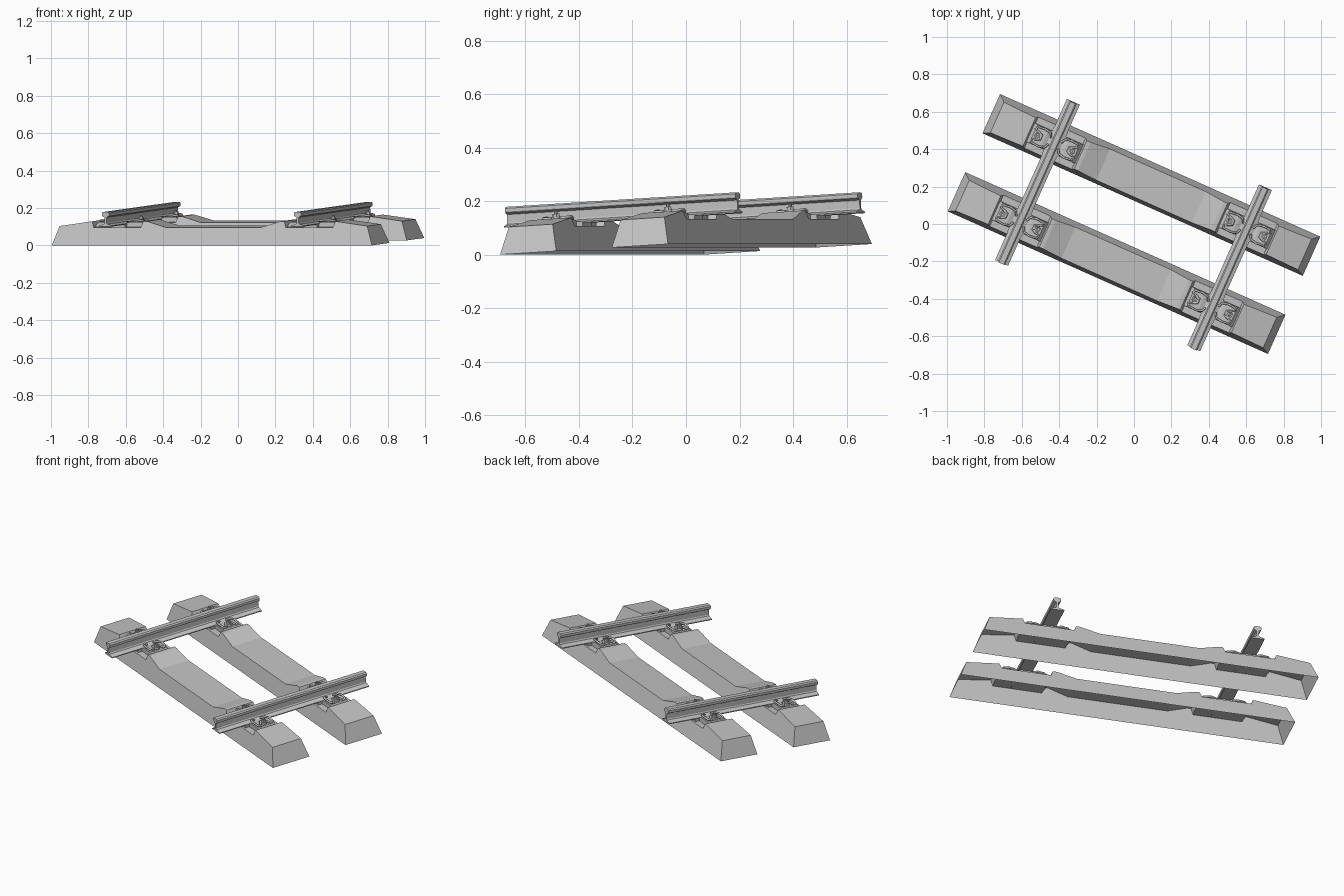
import bpy, bmesh, math
from mathutils import Matrix, Vector

if "Cube" in bpy.data.objects:
    bpy.data.objects.remove(bpy.data.objects["Cube"], do_unlink=True)

grey = bpy.data.materials.new("plain_grey")
grey.use_nodes = True
COLOUR = (0.55, 0.55, 0.55, 1)
grey.diffuse_color = COLOUR
grey.node_tree.nodes["Principled BSDF"].inputs["Base Color"].default_value = COLOUR

# The whole track lies turned and on a slight climb
PITCH = math.radians(3.3)
TRACK = (Matrix.Translation((0, 0, 0.02)) @ Matrix.Rotation(math.radians(-24), 4, "Z")
         @ Matrix.Rotation(PITCH, 4, "X"))
GAUGE = 0.562      # rail distance from the middle
SPACING = 0.229    # sleeper distance from the middle


def place(name, data, x=0, y=0, turn=0):
    obj = bpy.data.objects.new(name, data)
    bpy.context.collection.objects.link(obj)
    obj.matrix_world = TRACK @ Matrix.Translation((x, y, 0)) @ Matrix.Rotation(turn, 4, "Z")
    return obj


def finish(bm, name):
    bmesh.ops.recalc_face_normals(bm, faces=bm.faces[:])
    mesh = bpy.data.meshes.new(name)
    bm.to_mesh(mesh)
    bm.free()
    mesh.materials.append(grey)
    return mesh


def extrude_profile(name, profile, half):
    """Extrude an x-z outline along y, from -half to half."""
    bm = bmesh.new()
    rings = [[bm.verts.new((x, y, z)) for x, z in profile] for y in (-half, half)]
    n = len(profile)
    for i in range(n):
        j = (i + 1) % n
        bm.faces.new((rings[0][i], rings[0][j], rings[1][j], rings[1][i]))
    for ring in rings:
        bm.faces.new(ring)
    return finish(bm, name)


def sleeper_mesh():
    """Hollow concrete sleeper, open below, with lowered middle and rail seats."""
    half = [(0.28, 0.095), (0.39, 0.127), (0.412, 0.127), (0.424, 0.095),
            (0.70, 0.095), (0.712, 0.127), (0.90, 0.102)]
    stations = [(-x, h) for x, h in reversed(half)] + half
    bm = bmesh.new()
    rings = []
    for x, h in stations:
        foot = x if abs(x) < 0.9 else math.copysign(0.937, x)
        top = 0.115 - 0.25 * h
        points = [(foot, -0.115, 0), (x, -top, h), (x, top, h), (foot, 0.115, 0)]
        rings.append([bm.verts.new(p) for p in points])
    for a, b in zip(rings, rings[1:]):
        for i in range(3):
            bm.faces.new((a[i], a[i + 1], b[i + 1], b[i]))
    bm.faces.new(rings[0])
    bm.faces.new(rings[-1])
    return finish(bm, "sleeper")


def bolt_mesh():
    """Washer, hexagon head and threaded tip stacked on one axis."""
    bm = bmesh.new()
    for sides, radius, low, high in ((12, 0.018, 0.12, 0.134), (6, 0.014, 0.134, 0.146),
                                     (8, 0.007, 0.146, 0.156)):
        bmesh.ops.create_cone(bm, cap_ends=True, segments=sides, radius1=radius,
                              radius2=radius, depth=high - low,
                              matrix=Matrix.Translation((0.1, 0, (low + high) / 2)))
    return finish(bm, "bolt")


def clip_curve():
    """Bent spring rod that loops round the bolt and presses on the rail foot."""
    side = [(0.03, 0.018, 0.122), (0.042, 0.042, 0.128), (0.075, 0.05, 0.133),
            (0.115, 0.046, 0.13), (0.125, 0.03, 0.128), (0.1, 0.021, 0.13),
            (0.08, 0.012, 0.13)]
    path = side + [(x, -y, z) for x, y, z in reversed(side)]
    curve = bpy.data.curves.new("clip", "CURVE")
    curve.dimensions = "3D"
    curve.bevel_depth = 0.006
    curve.bevel_resolution = 1
    curve.use_fill_caps = True
    spline = curve.splines.new("POLY")
    spline.points.add(len(path) - 1)
    for point, co in zip(spline.points, path):
        point.co = (*co, 1)
    curve.materials.append(grey)
    return curve


# Rail section: foot, thin web and rounded head
half_rail = [(0.038, 0.108), (0.038, 0.113), (0.01, 0.121), (0.006, 0.127), (0.006, 0.157),
             (0.019, 0.164), (0.021, 0.168), (0.021, 0.18), (0.014, 0.186)]
rail = extrude_profile("rail", half_rail + [(-x, z) for x, z in reversed(half_rail)], 0.472)

# Guide plate beside the rail, and pad beneath it
plate = extrude_profile("guide_plate", [(0.04, 0.092), (0.142, 0.092), (0.142, 0.106),
                                        (0.125, 0.122), (0.06, 0.122), (0.04, 0.116)], 0.055)
pad = extrude_profile("rail_pad", [(-0.04, 0.092), (0.04, 0.092), (0.04, 0.108),
                                   (-0.04, 0.108)], 0.08)
sleeper, bolt, clip = sleeper_mesh(), bolt_mesh(), clip_curve()

for y, row in ((-SPACING, "front"), (SPACING, "back")):
    place(f"{row}_sleeper", sleeper, 0, y)
    for x, hand in ((-GAUGE, "right"), (GAUGE, "left")):
        place(f"{row}_{hand}_rail_pad", pad, x, y)
        for turn, end in ((0, "a"), (math.pi, "b")):
            for part, data in (("guide_plate", plate), ("bolt", bolt), ("clip", clip)):
                place(f"{row}_{hand}_{part}_{end}", data, x, y, turn)

for x, hand in ((-GAUGE, "right"), (GAUGE, "left")):
    place(f"{hand}_rail", rail, x)
